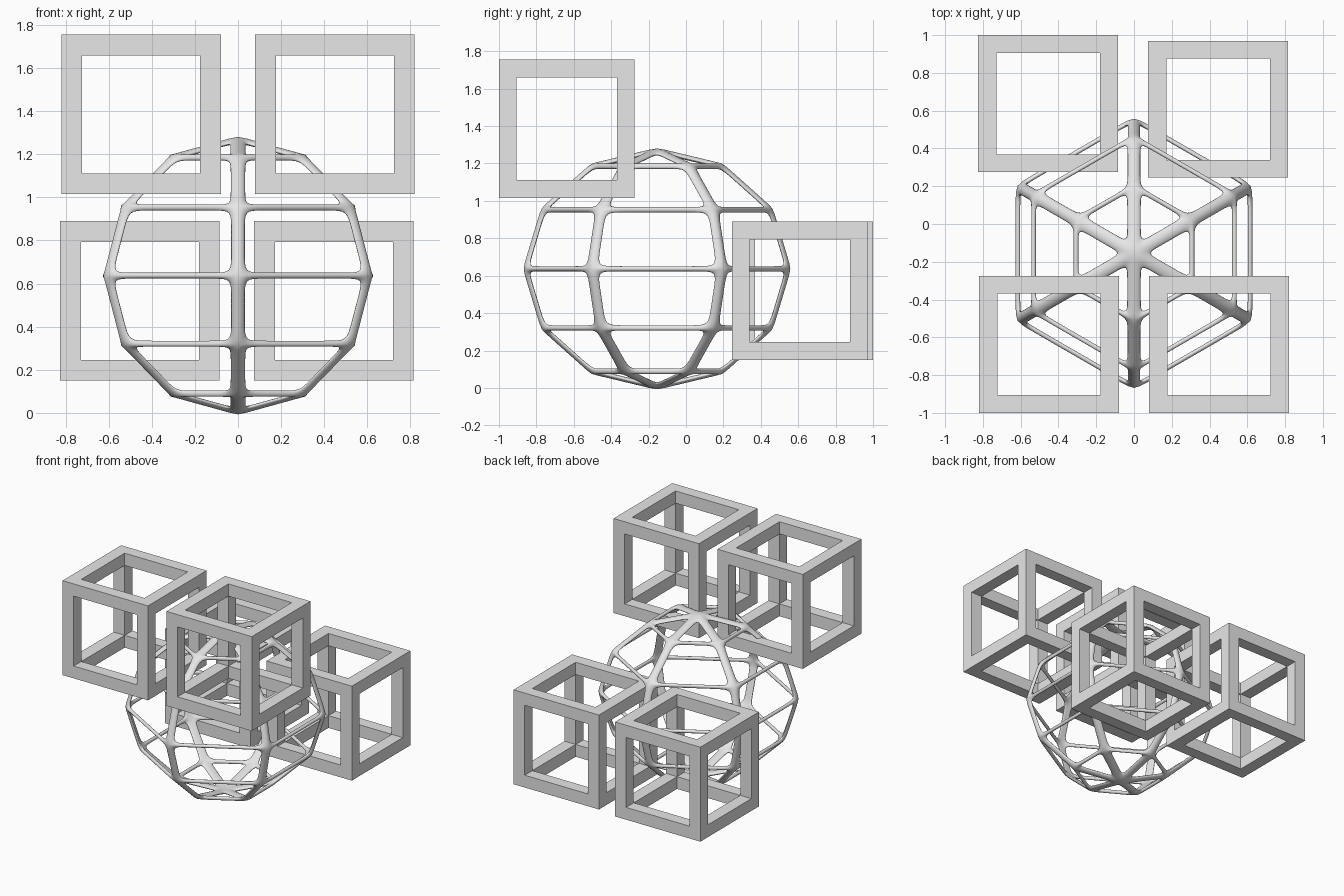
import bpy
import bmesh
import math
from itertools import product
from mathutils import Vector

default = bpy.data.objects.get("Cube")
if default:
    bpy.data.objects.remove(default, do_unlink=True)

grey = bpy.data.materials.new("plain grey")
grey.use_nodes = True
COLOUR = (0.8, 0.8, 0.8, 1)
grey.diffuse_color = COLOUR
grey.node_tree.nodes["Principled BSDF"].inputs["Base Color"].default_value = COLOUR


def finish(bm, name, location, smooth=False):
    """Weld the faces, fix normals and place the part."""
    bmesh.ops.remove_doubles(bm, verts=bm.verts, dist=1e-4)
    bmesh.ops.recalc_face_normals(bm, faces=bm.faces)
    for f in bm.faces:
        f.smooth = smooth
    mesh = bpy.data.meshes.new(name)
    bm.to_mesh(mesh)
    bm.free()
    mesh.materials.append(grey)
    obj = bpy.data.objects.new(name, mesh)
    obj.location = location
    bpy.context.collection.objects.link(obj)
    return obj


def quad(bm, points):
    bm.faces.new([bm.verts.new(p) for p in points])


# Open box frames made of square bars
SIZE = Vector((0.74, 0.725, 0.74))
BAR = 0.13  # share of the side taken by one bar


def filled(cell):
    inside = all(0 <= c <= 2 for c in cell)
    return inside and sum(c == 1 for c in cell) < 2


def box_frame(name, location):
    bm = bmesh.new()
    steps = [-0.5, BAR - 0.5, 0.5 - BAR, 0.5]
    for cell in product(range(3), repeat=3):
        if not filled(cell):
            continue
        for axis, side in product(range(3), (0, 1)):
            beside = list(cell)
            beside[axis] += 2 * side - 1
            if filled(beside):
                continue
            points = []
            for u, v in ((0, 0), (1, 0), (1, 1), (0, 1)):
                corner = list(cell)
                corner[axis] += side
                corner[(axis + 1) % 3] += u
                corner[(axis + 2) % 3] += v
                points.append([steps[c] * s for c, s in zip(corner, SIZE)])
            quad(bm, points)
    bmesh.ops.remove_doubles(bm, verts=bm.verts, dist=1e-4)
    return finish(bm, name, location)


box_frame("upper_right_frame", (-0.45, -0.6375, 1.385))
box_frame("upper_left_frame", (0.45, -0.6375, 1.385))
box_frame("lower_right_frame", (-0.455, 0.6375, 0.52))
box_frame("lower_left_frame", (0.445, 0.6075, 0.52))

# Open globe lattice: wide meridian ribs, thin ring ribs
RADIUS, HEIGHT = 0.712, 0.635
MERIDIAN, RING, DEPTH, FILLET = 0.054, 0.021, 0.021, 0.09


def globe_point(lat, lon):
    a = math.radians(30 * lat)
    b = math.radians(90 + 60 * lon)
    r = RADIUS * math.cos(a)
    return Vector((r * math.cos(b), r * math.sin(b), HEIGHT * math.sin(a)))


def shell(p, sign):
    """Point pushed outward or inward from the globe surface."""
    n = Vector((p.x / RADIUS ** 2, p.y / RADIUS ** 2, p.z / HEIGHT ** 2))
    return p + n.normalized() * DEPTH * sign


def hole_corners(pts):
    """Corners of a panel opening, inset by each edge's rib width."""
    count = len(pts)
    normal = (pts[1] - pts[0]).cross(pts[2] - pts[0]).normalized()
    dirs, widths = [], []
    for i in range(count):
        d = pts[(i + 1) % count] - pts[i]
        widths.append(RING if abs(d.z) < 1e-4 else MERIDIAN)
        dirs.append(d.normalized())
    corners = []
    for i, p in enumerate(pts):
        d0, d1 = dirs[i - 1], dirs[i]
        sine = d0.cross(d1).dot(normal)
        corners.append(p + (d1 * widths[i - 1] - d0 * widths[i]) / sine)
    return corners


bm = bmesh.new()
for lat, lon in product(range(-3, 3), range(6)):
    panel = [globe_point(lat, lon), globe_point(lat, lon + 1),
             globe_point(lat + 1, lon + 1), globe_point(lat + 1, lon)]
    if lat == -3:
        panel.pop(0)
    elif lat == 2:
        panel.pop()
    hole = hole_corners(panel)
    for i, a in enumerate(panel):
        j = (i + 1) % len(panel)
        b = panel[j]
        t = FILLET / (b - a).length
        cuts = [0, t, 1 - t, 1]
        for sign in (1, -1):
            sa, sb = shell(a, sign), shell(b, sign)
            for t0, t1 in zip(cuts, cuts[1:]):
                quad(bm, [sa.lerp(sb, t0), sa.lerp(sb, t1),
                          hole[i].lerp(hole[j], t1), hole[i].lerp(hole[j], t0)])

globe = finish(bm, "globe_lattice", (0, -0.155, 0.637), smooth=True)
subsurf = globe.modifiers.new("rounding", "SUBSURF")
subsurf.levels = subsurf.render_levels = 2
